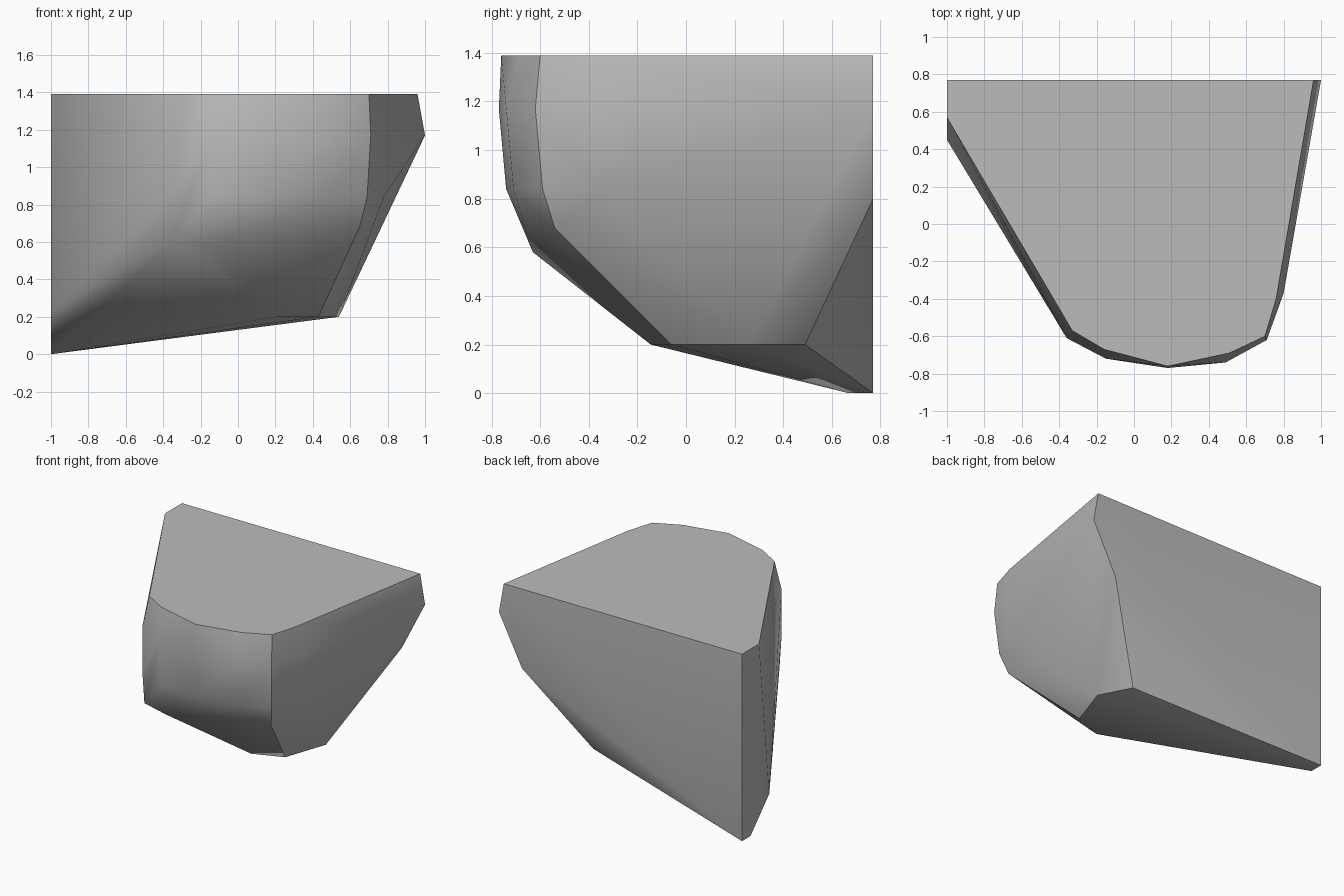
import bpy
import bmesh
import math

cube = bpy.data.objects.get("Cube")
if cube:
    bpy.data.objects.remove(cube, do_unlink=True)

# Stone colour
stone = bpy.data.materials.new("grey_stone")
stone.use_nodes = True
colour = (0.5, 0.5, 0.5, 1)
stone.diffuse_color = colour
stone.node_tree.nodes["Principled BSDF"].inputs["Base Color"].default_value = colour

TOP, BELLY, WAIST, FOOT, BACK, SIDE = 1.39, 1.17, 0.84, 0.2, 0.77, -1

# Flat top outline, then the wider belly ring and the narrowing waist ring
top = [(SIDE, BACK), (SIDE, .57), (-.33, -.57), (-.16, -.67), (.18, -.76),
       (.51, -.69), (.70, -.60), (.76, -.40), (.96, BACK)]
belly = [(-.36, -.61), (-.15, -.72), (.18, -.77), (.49, -.74), (.71, -.62),
         (.80, -.37), (1, BACK)]
waist = [(-.36, -.61), (-.15, -.70), (.18, -.74), (.48, -.71), (.69, -.59), (.78, -.36)]

# Underside corners: front chin, foot, lowest tip and back edge
chin = [(-.35, -.60, .60), (-.15, -.63, .58), (.65, -.54, .68)]
foot = [(.21, -.145), (.43, -.06), (.54, .26), (.42, .49)]
tip = [(SIDE, BACK, 0), (SIDE, .67, 0), (SIDE, .45, .23), (.81, BACK, .80)]

points = chin + tip
for ring, z in ((top, TOP), (belly, BELLY), (waist, WAIST), (foot, FOOT)):
    points += [(x, y, z) for x, y in ring]

# Wrap the corners in one chunky solid
bm = bmesh.new()
for p in points:
    bm.verts.new(p)
hull = bmesh.ops.convex_hull(bm, input=bm.verts)
bmesh.ops.delete(bm, geom=[v for v in bm.verts if not v.link_faces], context='VERTS')
bmesh.ops.dissolve_limit(bm, angle_limit=math.radians(0.5), verts=bm.verts, edges=bm.edges)
bmesh.ops.recalc_face_normals(bm, faces=bm.faces)
mesh = bpy.data.meshes.new("rock")
bm.to_mesh(mesh)
bm.free()
mesh.materials.append(stone)
rock = bpy.data.objects.new("rock", mesh)
bpy.context.collection.objects.link(rock)

# Soft facets with crisp main edges
bpy.context.view_layer.objects.active = rock
rock.select_set(True)
bpy.ops.object.shade_smooth_by_angle(angle=math.radians(36))
